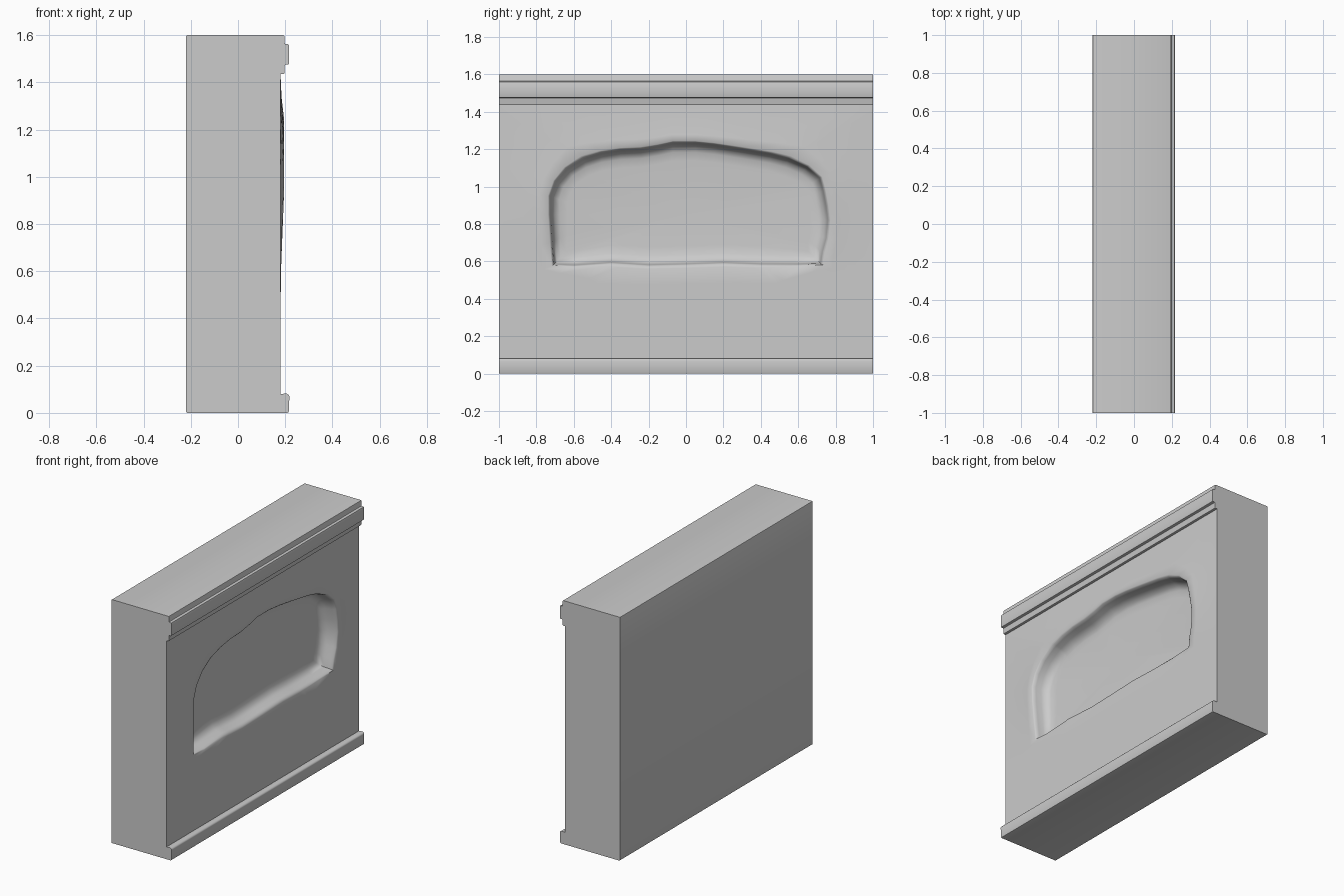
import bpy, bmesh
from math import atan2, cos, sin, pi
from mathutils import Vector
from mathutils.geometry import intersect_line_line_2d as hit

if "Cube" in bpy.data.objects:
    bpy.data.objects.remove(bpy.data.objects["Cube"])

FACE = 0.18          # plane of the front panel
Z0, Z1 = 0.08, 1.435  # panel bottom and top


def finish(bm, name):
    bmesh.ops.recalc_face_normals(bm, faces=bm.faces)
    me = bpy.data.meshes.new(name)
    bm.to_mesh(me)
    bm.free()
    ob = bpy.data.objects.new(name, me)
    bpy.context.collection.objects.link(ob)
    return ob


def smooth(ob, angle):
    bpy.ops.object.select_all(action='DESELECT')
    ob.select_set(True)
    bpy.context.view_layer.objects.active = ob
    bpy.ops.object.shade_smooth_by_angle(angle=angle)


# wall body with base lip and stepped cornice, one profile extruded along y
profile = [(-.22, 0), (.215, 0), (.218, .075), (.205, .082), (FACE, Z0), (FACE, Z1),
           (.197, Z1), (.197, 1.475), (.216, 1.475), (.216, 1.562), (.197, 1.562),
           (.197, 1.6), (-.22, 1.6)]
bm = bmesh.new()
a = [bm.verts.new((x, -1, z)) for x, z in profile]
b = [bm.verts.new((x, 1, z)) for x, z in profile]
bm.faces.new(a)
bm.faces.new(b[::-1])
n = len(profile)
quads = [bm.faces.new((a[i], b[i], b[(i + 1) % n], a[(i + 1) % n])) for i in range(n)]
panel = quads[4]
bmesh.ops.recalc_face_normals(bm, faces=bm.faces)
keep = {v for v in panel.verts}
round_edges = [e for e in bm.edges
               if abs(e.verts[0].co.y - e.verts[1].co.y) > 1
               and not (set(e.verts) <= keep)
               and e.calc_face_angle(0) > 0.6]
bmesh.ops.delete(bm, geom=[panel], context='FACES_ONLY')
bmesh.ops.bevel(bm, geom=round_edges, offset=0.006, segments=2, profile=0.5, affect='EDGES')
smooth(finish(bm, "wall_body"), 0.7)

# niche outline on the panel (y, z)
outline = [(-.71, .58), (-.72, .7), (-.73, .85), (-.73, .95), (-.70, 1.03), (-.64, 1.1),
           (-.55, 1.155), (-.45, 1.185), (-.35, 1.2), (-.24, 1.205), (-.15, 1.22),
           (-.07, 1.238), (.05, 1.238), (.15, 1.228), (.3, 1.205), (.45, 1.18),
           (.55, 1.155), (.65, 1.11), (.72, 1.05), (.74, .98), (.755, .9), (.765, .82),
           (.755, .72), (.735, .65), (.725, .585), (.6, .58), (.4, .58), (.2, .587),
           (0, .58), (-.2, .575), (-.4, .588), (-.6, .575)]
C = Vector((0, .85))
rect = [(-1, Z0), (-1, Z1), (1, Z1), (1, Z0)]


def cast(poly, ang):
    far = C + Vector((cos(ang), sin(ang))) * 3
    for p, q in zip(poly, poly[1:] + poly[:1]):
        h = hit(C, far, Vector(p), Vector(q))
        if h:
            return h
    return C + (far - C) * 0.33


angles = sorted(atan2(p[1] - C.y, p[0] - C.x) + 1e-5 for p in outline + rect)
inner = [cast(outline, t) for t in angles]
outer = [cast(rect, t) for t in angles]


def inset(p, d):
    # moves a rim point towards the middle by d on both axes
    c = Vector((max(-.45, min(.45, p.x)), .85))
    return p + (c - p).normalized() * d


def rim_x(p):
    # rim swells slightly, most at mid height and the top
    k = max(0, min(1, (p.y - .58) / .35))
    return FACE + .001 + .014 * k


# panel: rings from the outer rectangle over the rim, down the wall and across the niche back
rings = [[(FACE, p.x, p.y) for p in outer]]
for t, k in ((.5, .3), (.8, .75), (.97, 1)):
    ring = []
    for o, i in zip(outer, inner):
        p = o.lerp(i, t)
        ring.append((FACE + (rim_x(i) - FACE) * k, p.x, p.y))
    rings.append(ring)
for d, dx in ((0, -.006), (.006, -.025), (.012, -.06)):
    rings.append([(rim_x(i) + dx, *inset(i, d)) for i in inner])
for d, x in ((.028, .1), (.055, .088), (.1, .084)):
    rings.append([(x, *inset(i, d)) for i in inner])

bm = bmesh.new()
vs = [[bm.verts.new(co) for co in r] for r in rings]
m = len(angles)
for r, s in zip(vs, vs[1:]):
    for i in range(m):
        j = (i + 1) % m
        bm.faces.new((r[i], r[j], s[j], s[i]))
mid = bm.verts.new((.082, C.x, C.y))
for i in range(m):
    bm.faces.new((vs[-1][i], vs[-1][(i + 1) % m], mid))
ob = finish(bm, "niche_panel")
# panel must face outwards (+x)
me = ob.data
if sum(f.normal.x * f.area for f in me.polygons) < 0:
    me.flip_normals()
smooth(ob, 0.9)
